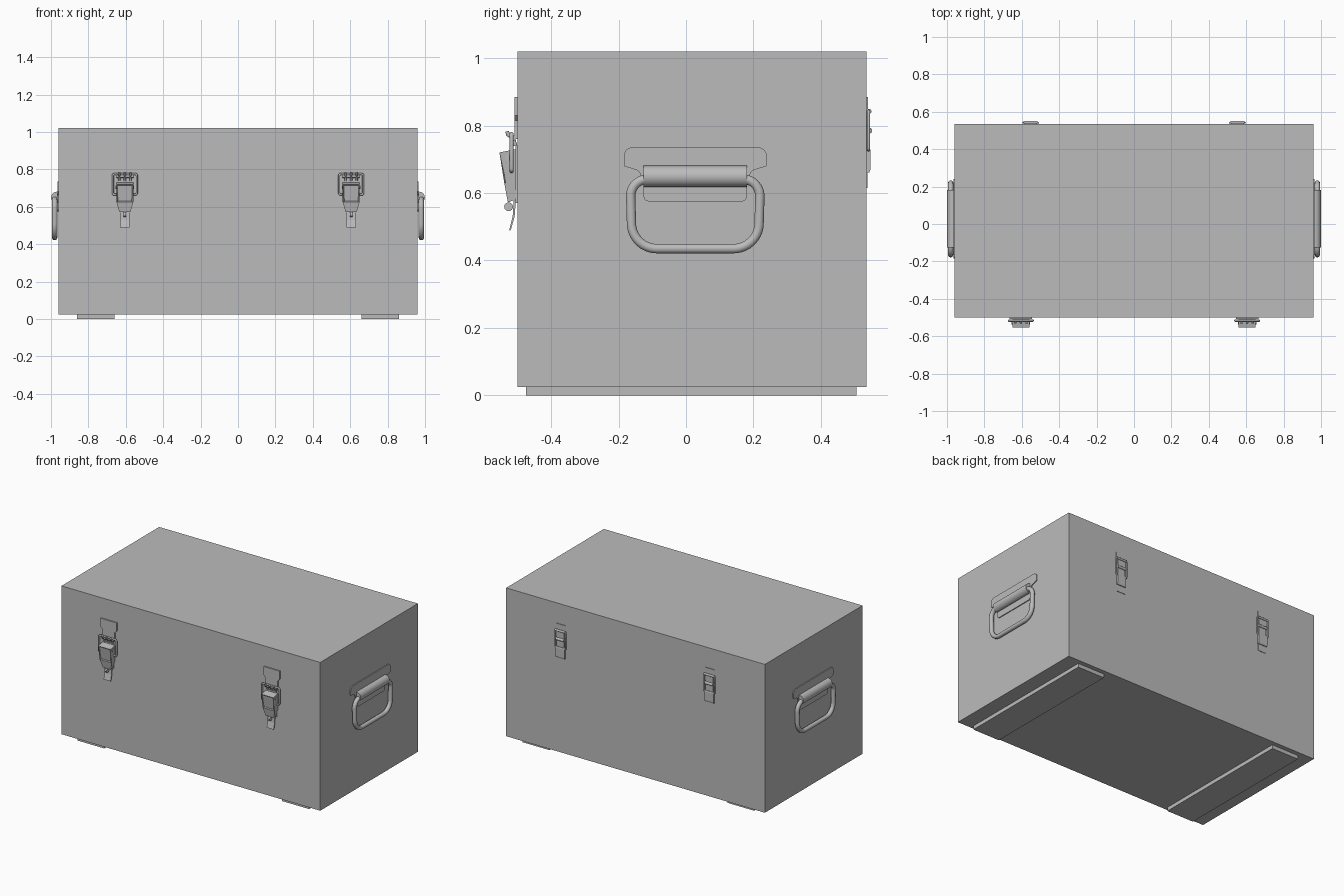
import bpy, bmesh, math
from mathutils import Vector, Matrix

cube = bpy.data.objects.get("Cube")
if cube:
    bpy.data.objects.remove(cube, do_unlink=True)

grey = bpy.data.materials.new("plain_grey")
grey.use_nodes = True
grey.diffuse_color = (0.5, 0.5, 0.5, 1)
grey.node_tree.nodes["Principled BSDF"].inputs["Base Color"].default_value = grey.diffuse_color


def finish(name, bm, smooth=False):
    bmesh.ops.recalc_face_normals(bm, faces=bm.faces)
    mesh = bpy.data.meshes.new(name)
    bm.to_mesh(mesh)
    bm.free()
    mesh.materials.append(grey)
    ob = bpy.data.objects.new(name, mesh)
    bpy.context.collection.objects.link(ob)
    if smooth:
        bpy.ops.object.select_all(action='DESELECT')
        ob.select_set(True)
        bpy.context.view_layer.objects.active = ob
        bpy.ops.object.shade_smooth_by_angle(angle=math.radians(40))
    return ob


def box(name, x0, x1, y0, y1, z0, z1):
    bm = bmesh.new()
    bmesh.ops.create_cube(bm, size=1)
    for v in bm.verts:
        v.co = ((x0 + x1) / 2 + v.co.x * (x1 - x0),
                (y0 + y1) / 2 + v.co.y * (y1 - y0),
                (z0 + z1) / 2 + v.co.z * (z1 - z0))
    return finish(name, bm)


def prism(name, outline, axis, a, b):
    """Extrude an outline (y,z) along x, or (x,z) along y."""
    def place(p, t):
        return (t, p[0], p[1]) if axis == 'x' else (p[0], t, p[1])
    bm = bmesh.new()
    low, high = ([bm.verts.new(place(p, t)) for p in outline] for t in (a, b))
    bm.faces.new(low)
    bm.faces.new(high)
    n = len(outline)
    for i in range(n):
        j = (i + 1) % n
        bm.faces.new((low[i], low[j], high[j], high[i]))
    return finish(name, bm)


def rod(name, centre, axis, radius, length):
    bm = bmesh.new()
    turn = Matrix.Rotation(math.pi / 2, 4, 'Y' if axis == 'x' else 'X')
    bmesh.ops.create_cone(bm, cap_ends=True, segments=24, radius1=radius, radius2=radius,
                          depth=length, matrix=Matrix.Translation(centre) @ turn)
    return finish(name, bm, True)


def rounded(corners, steps=6):
    """Round a 2D polygon given as (u, v, radius)."""
    out = []
    for i, (u, v, r) in enumerate(corners):
        c = Vector((u, v))
        p = Vector(corners[i - 1][:2])
        q = Vector(corners[(i + 1) % len(corners)][:2])
        if r == 0:
            out.append(c)
            continue
        d1, d2 = (p - c).normalized(), (q - c).normalized()
        half = d1.angle(d2) / 2
        mid = c + (d1 + d2).normalized() * r / math.sin(half)
        a = c + d1 * r / math.tan(half) - mid
        b = c + d2 * r / math.tan(half) - mid
        for k in range(steps + 1):
            out.append(mid + a.lerp(b, k / steps).normalized() * r)
    return out


def wire(name, points, radius, cyclic=True):
    """Round wire swept through 3D points."""
    data = bpy.data.curves.new(name, 'CURVE')
    data.dimensions = '3D'
    data.bevel_depth = radius
    data.bevel_resolution = 3
    data.use_fill_caps = True
    sp = data.splines.new('POLY')
    sp.points.add(len(points) - 1)
    for sp_point, p in zip(sp.points, points):
        sp_point.co = (*p, 1)
    sp.use_cyclic_u = cyclic
    tmp = bpy.data.objects.new(name + "_path", data)
    bpy.context.collection.objects.link(tmp)
    mesh = tmp.to_mesh()
    bm = bmesh.new()
    bm.from_mesh(mesh)
    tmp.to_mesh_clear()
    bpy.data.objects.remove(tmp, do_unlink=True)
    return finish(name, bm, True)


FRONT, BACK, SIDE = -0.50, 0.535, 0.96

# Chest: body and lid meet in a flush seam
box("chest_body", -SIDE, SIDE, FRONT, BACK, 0.025, 0.785)
box("chest_lid", -SIDE, SIDE, FRONT, BACK, 0.785, 1.02)

for s, tag in ((1, "left"), (-1, "right")):
    # Foot runner
    box(tag + "_foot", *sorted((s * 0.66, s * 0.86)), -0.475, 0.505, 0, 0.025)

    # Drop handle: plate, rolled sleeve and wire ring
    mid = 0.0275
    plate = rounded([(mid - 0.212, 0.735, 0.025), (mid + 0.212, 0.735, 0.025),
                     (mid + 0.212, 0.68, 0.005), (mid + 0.165, 0.665, 0.02),
                     (mid + 0.153, 0.62, 0), (mid + 0.153, 0.575, 0.015),
                     (mid - 0.153, 0.575, 0.015), (mid - 0.153, 0.62, 0),
                     (mid - 0.165, 0.665, 0.02), (mid - 0.212, 0.68, 0.005)], 4)
    prism(tag + "_handle_plate", plate, 'x', s * SIDE, s * (SIDE + 0.006))
    rod(tag + "_handle_sleeve", (s * 0.967, mid, 0.649), 'y', 0.032, 0.306)
    ring = rounded([(mid - 0.193, 0.641, 0.05), (mid + 0.193, 0.641, 0.05),
                    (mid + 0.187, 0.435, 0.075), (mid - 0.187, 0.435, 0.075)], 10)
    wire(tag + "_handle_ring", [(s * 0.98, p.x, p.y) for p in ring], 0.0145)

    # Front toggle latch
    c = s * 0.605
    catch = [(c + x, z) for x, z in
             ((-0.06, 0.885), (0.06, 0.885), (0.06, 0.83), (0.045, 0.815),
              (0.045, 0.76), (-0.045, 0.76), (-0.045, 0.815), (-0.06, 0.83))]
    prism(tag + "_latch_catch", catch, 'y', FRONT - 0.008, FRONT)
    hook = [(c, -0.506, 0.74), (c, -0.512, 0.763), (c, -0.52, 0.768),
            (c, -0.528, 0.773), (c, -0.53, 0.783)]
    for dx in (-0.03, 0, 0.03):
        wire(tag + "_latch_hook", [(x + dx, y, z) for x, y, z in hook], 0.006, False)
    rod(tag + "_latch_crossbar", (c, -0.512, 0.763), 'x', 0.008, 0.09)
    bail = rounded([(c - 0.064, 0.775, 0.008), (c + 0.064, 0.775, 0.008),
                    (c + 0.064, 0.665, 0.008), (c - 0.064, 0.665, 0.008)], 3)
    wire(tag + "_latch_bail", [(p.x, -0.517, p.y) for p in bail], 0.006)
    box(tag + "_latch_base", c - 0.035, c + 0.035, FRONT - 0.006, FRONT, 0.57, 0.74)

    # Lever: tapered wedge with a recessed face
    lever = prism(tag + "_latch_lever",
                  [(-0.505, 0.73), (-0.553, 0.72), (-0.538, 0.625),
                   (-0.528, 0.572), (-0.505, 0.58), (-0.505, 0.625)], 'x', c - 0.045, c + 0.045)
    bm = bmesh.new()
    bm.from_mesh(lever.data)
    for v in bm.verts:
        if v.co.z < 0.6:
            v.co.x = c + (v.co.x - c) * 0.65
    face = max((f for f in bm.faces if f.normal.y < -0.8), key=lambda f: f.calc_area())
    bmesh.ops.inset_region(bm, faces=[face], thickness=0.008, depth=-0.004)
    bm.to_mesh(lever.data)
    bm.free()
    rod(tag + "_latch_rivet", (c, -0.527, 0.705), 'x', 0.01, 0.098)
    tongue = [(-0.504, 0.585), (-0.51, 0.585), (-0.514, 0.53),
              (-0.524, 0.49), (-0.52, 0.488), (-0.508, 0.53)]
    prism(tag + "_latch_tongue", tongue, 'x', c - 0.026, c + 0.026)
    rod(tag + "_latch_staple", (c, -0.526, 0.559), 'x', 0.013, 0.014)

    # Back hinge clasp
    h = s * 0.553
    box(tag + "_hinge_upper_plate", h - 0.035, h + 0.035, BACK, BACK + 0.004, 0.8, 0.885)
    rod(tag + "_hinge_upper_pin", (h, BACK + 0.008, 0.842), 'x', 0.007, 0.076)
    box(tag + "_hinge_strap", h - 0.028, h + 0.028, BACK, BACK + 0.007, 0.73, 0.842)
    rod(tag + "_hinge_pin", (h, BACK + 0.008, 0.785), 'x', 0.009, 0.06)
    loop = rounded([(h - 0.04, 0.842, 0.006), (h + 0.04, 0.842, 0.006),
                    (h + 0.04, 0.728, 0.006), (h - 0.04, 0.728, 0.006)], 3)
    wire(tag + "_hinge_loop", [(p.x, BACK + 0.006, p.y) for p in loop], 0.005)
    clasp = [(BACK, 0.735), (BACK + 0.01, 0.735), (BACK + 0.012, 0.725),
             (BACK + 0.012, 0.67), (BACK + 0.008, 0.66), (BACK, 0.66)]
    prism(tag + "_hinge_clasp", clasp, 'x', h - 0.033, h + 0.033)
    box(tag + "_hinge_lower_plate", h - 0.03, h + 0.03, BACK, BACK + 0.003, 0.615, 0.66)
